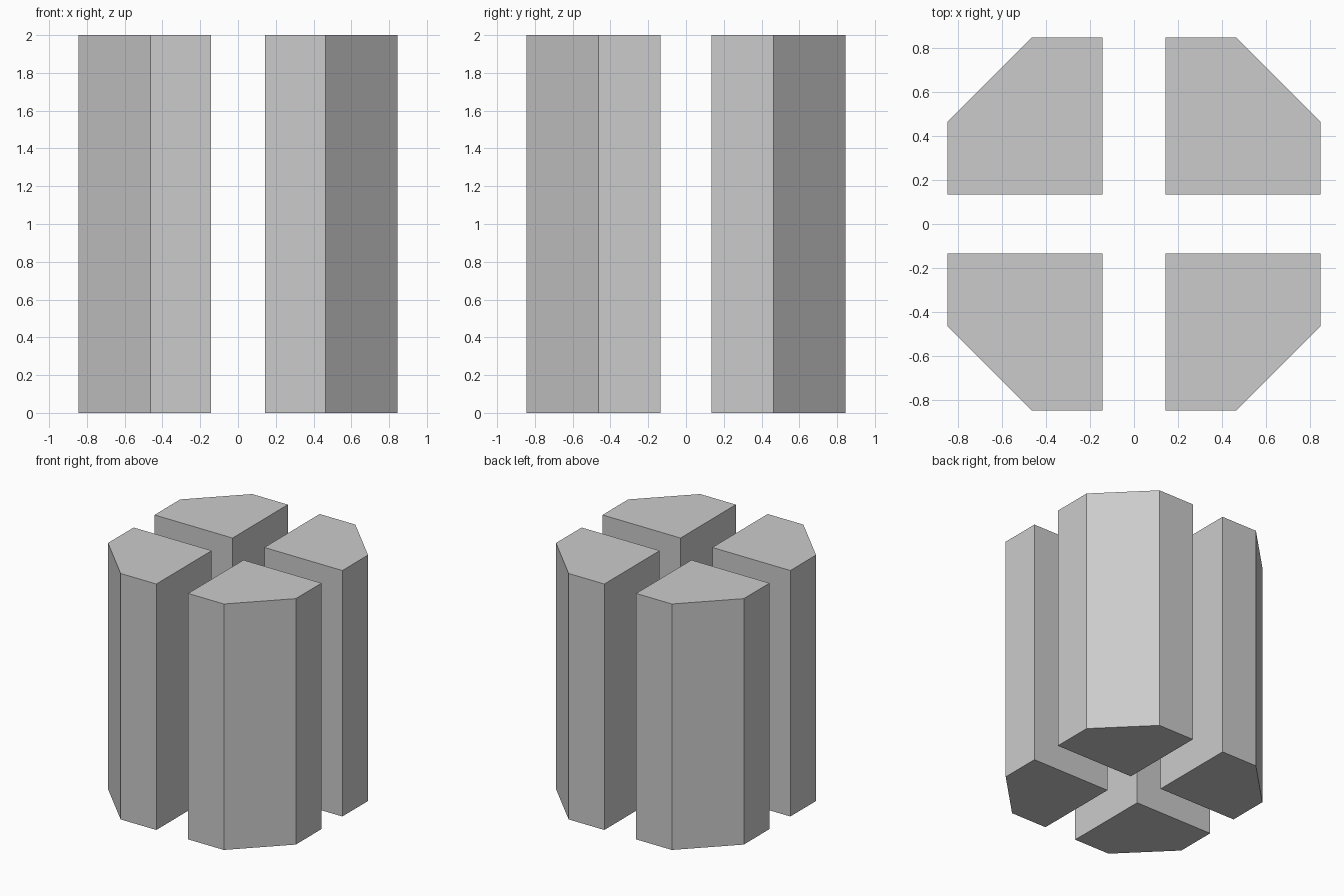
import bpy
import bmesh

if "Cube" in bpy.data.objects:
    bpy.data.objects.remove(bpy.data.objects["Cube"])

HEIGHT = 2.0
OUTER = 0.845     # outer flat faces
CORNER = 0.464    # where the diagonal chamfer begins
GAP_X, GAP_Y = 0.143, 0.134   # half widths of the crossing slots

# Plan of one quarter pillar
PROFILE = [(GAP_X, GAP_Y), (OUTER, GAP_Y), (OUTER, CORNER),
           (CORNER, OUTER), (GAP_X, OUTER)]


def pillar(name, sx, sy):
    """Extrude the mirrored quarter profile upwards."""
    bm = bmesh.new()
    base = bm.faces.new([bm.verts.new((x * sx, y * sy, 0)) for x, y in PROFILE])
    top = bmesh.ops.extrude_face_region(bm, geom=[base], use_keep_orig=True)["geom"]
    bmesh.ops.translate(bm, vec=(0, 0, HEIGHT),
                        verts=[g for g in top if isinstance(g, bmesh.types.BMVert)])
    bmesh.ops.recalc_face_normals(bm, faces=bm.faces)
    mesh = bpy.data.meshes.new(name)
    bm.to_mesh(mesh)
    bm.free()
    bpy.context.collection.objects.link(bpy.data.objects.new(name, mesh))


# Four pillars around the cross-shaped slot
for side, sx in (("left", -1), ("right", 1)):
    for end, sy in (("front", -1), ("back", 1)):
        pillar(f"{end}_{side}_pillar", sx, sy)
